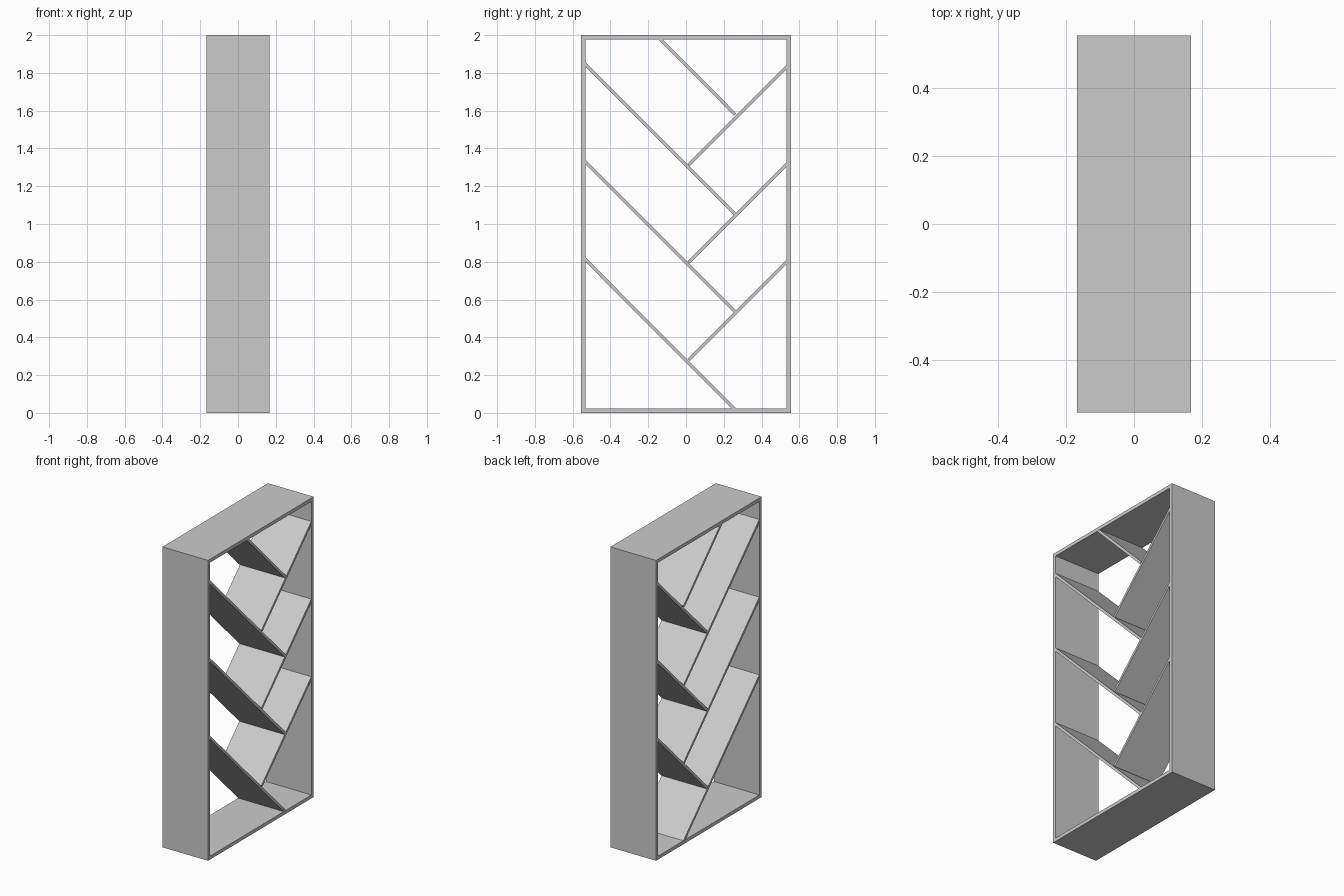
import bpy, bmesh
from mathutils import Vector

if "Cube" in bpy.data.objects:
    bpy.data.objects.remove(bpy.data.objects["Cube"])

HX, HY, H, T = 0.168, 0.555, 2.0, 0.023   # half depth, half width, height, frame thickness
B = 0.0085                                # half thickness of a slanted board


def prism(name, profile, half=HX):
    """Extrude a (y, z) outline symmetrically along x."""
    bm = bmesh.new()
    face = bm.faces.new([bm.verts.new((-half, y, z)) for y, z in profile])
    ext = bmesh.ops.extrude_face_region(bm, geom=[face])
    verts = [v for v in ext["geom"] if isinstance(v, bmesh.types.BMVert)]
    bmesh.ops.translate(bm, verts=verts, vec=(2 * half, 0, 0))
    bmesh.ops.recalc_face_normals(bm, faces=bm.faces[:])
    me = bpy.data.meshes.new(name)
    bm.to_mesh(me)
    bm.free()
    ob = bpy.data.objects.new(name, me)
    bpy.context.collection.objects.link(ob)
    return ob


def rect(name, y0, y1, z0, z1):
    return prism(name, [(y0, z0), (y1, z0), (y1, z1), (y0, z1)])


def board(name, a, b, cut_a, cut_b):
    """Slanted board; each end is cut vertical, level or square."""
    a, b = Vector(a), Vector(b)
    d = (b - a).normalized()
    n = Vector((-d.y, d.x))
    cuts = {"vertical": Vector((0, 1)), "level": Vector((1, 0)), "square": n}

    def side(p, cut):
        c = cuts[cut]
        off = c * (B / c.dot(n))
        return p + off, p - off

    a1, a2 = side(a, cut_a)
    b1, b2 = side(b, cut_b)
    prism(name, [a1, a2, b2, b1], HX - 0.001)


# Outer frame
rect("bottom_panel", -HY, HY, 0, T)
rect("top_panel", -HY, HY, H - T, H)
rect("left_panel", -HY, -HY + T, T, H - T)
rect("right_panel", HY - T, HY, T, H - T)

# Long and short slanted shelves, repeated up the frame
W, STEP = HY - T, 0.517
for i in range(3):
    z = 0.811 + i * STEP
    end = (0.254, T) if i == 0 else (0.259, z - 0.791)
    board(f"long_shelf_{i + 1}", (-W, z), end, "vertical", "level" if i == 0 else "square")
    zr = 0.798 + i * STEP
    board(f"short_shelf_{i + 1}", (W, zr), (0.014, zr - 0.518), "vertical", "square")

# Upper shelf hanging from the top panel
board("upper_shelf", (-0.134, H - T), (0.26, 1.58), "level", "square")
